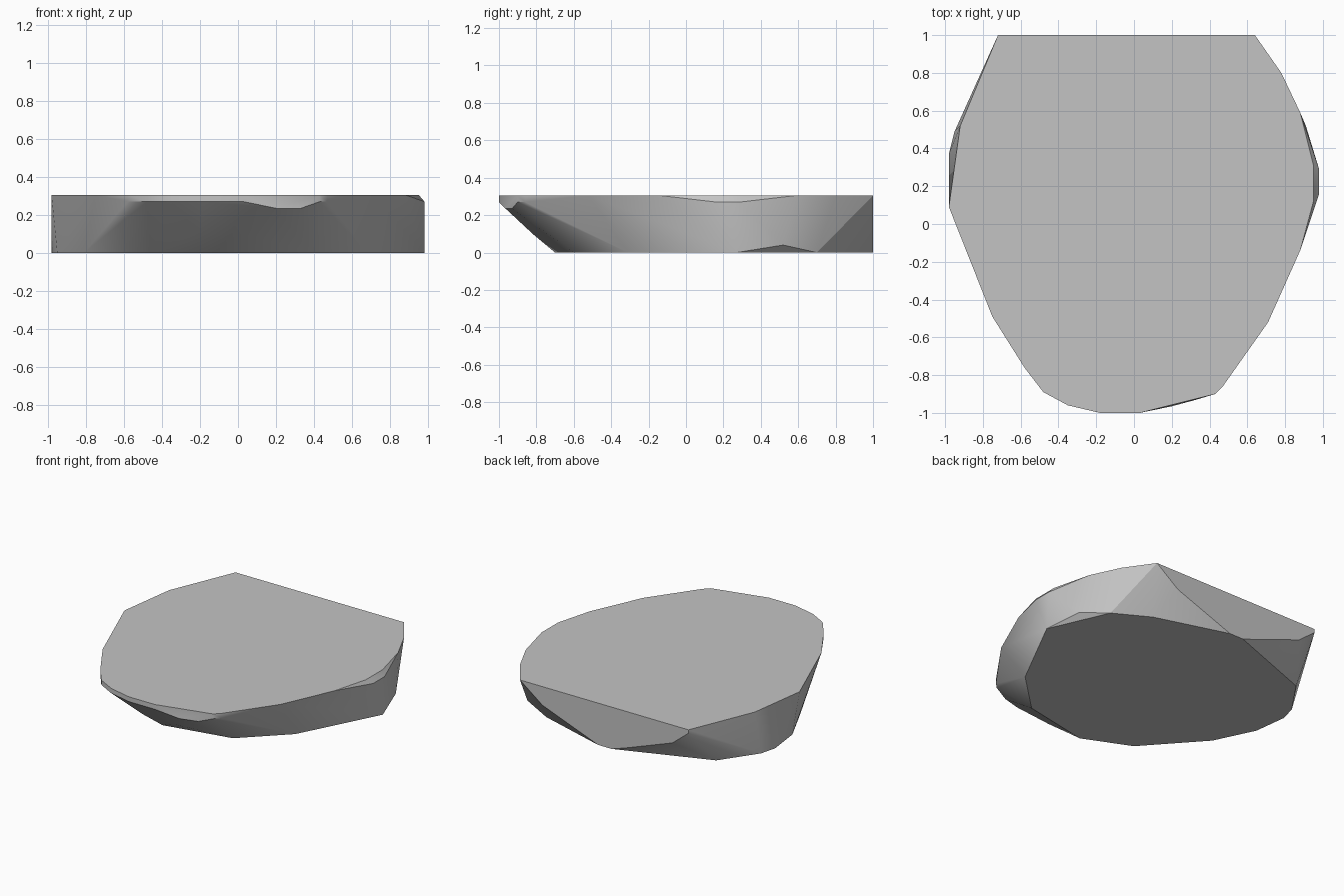
import bpy
import bmesh
import math

cube = bpy.data.objects.get("Cube")
if cube:
    bpy.data.objects.remove(cube, do_unlink=True)

HEIGHT = 0.305   # top of the slab
RIM = 0.27       # lower edge of the thin upright rim along the front

# Outline of the flat top
top_outline = [
    (-.72, 1), (.64, 1), (.78, .8), (.88, .59), (.95, .31), (.95, .12),
    (.88, -.14), (.71, -.52), (.47, -.86), (.43, -.9), (.03, -1), (-.18, -1),
    (-.35, -.96), (-.48, -.89), (-.58, -.76), (-.75, -.49), (-.98, .09),
    (-.92, .52),
]

# Outline of the flat underside
base_outline = [
    (.98, .27), (.79, .7), (.54, .84), (.01, 1), (-.1, 1), (-.77, .75),
    (-.95, .49), (-.98, .37), (-.95, .13), (-.81, -.16), (-.46, -.55),
    (-.12, -.7), (.38, -.6), (.68, -.31),
]

# Chipped corners between the two: front lip, belly, right side, cut back
chips = [
    (.2, -.965, .235), (.33, -.93, .235),
    (.05, -.82, .1), (-.2, -.81, .1),
    (.98, .29, RIM), (.98, .16, RIM), (.91, .52, .04),
    (.46, 1, .17), (-.22, 1, .04), (-.59, 1, .175), (-.72, 1, .28),
]


def make_material(name, value):
    """One flat grey material."""
    mat = bpy.data.materials.new(name)
    mat.use_nodes = True
    colour = (value, value, value, 1)
    mat.diffuse_color = colour
    mat.node_tree.nodes["Principled BSDF"].inputs["Base Color"].default_value = colour
    return mat


def hull_object(name, points, material):
    """Wrap a convex skin around the points and merge its flat areas."""
    bm = bmesh.new()
    for point in points:
        bm.verts.new(point)
    bmesh.ops.convex_hull(bm, input=bm.verts)
    loose = [v for v in bm.verts if not v.link_faces]
    bmesh.ops.delete(bm, geom=loose, context='VERTS')
    bmesh.ops.dissolve_limit(bm, angle_limit=math.radians(1),
                             verts=bm.verts, edges=bm.edges)
    bmesh.ops.recalc_face_normals(bm, faces=bm.faces)
    mesh = bpy.data.meshes.new(name)
    bm.to_mesh(mesh)
    bm.free()
    mesh.materials.append(material)
    obj = bpy.data.objects.new(name, mesh)
    bpy.context.collection.objects.link(obj)
    return obj


# Stone slab: top, front rim, chips and underside under one skin
points = [(x, y, HEIGHT) for x, y in top_outline]
points += [(x, y, RIM) for x, y in top_outline if y < -.7]
points += [(x, y, 0) for x, y in base_outline]
points += chips
slab = hull_object("stone_slab", points, make_material("stone_grey", .55))

# Soft sides, crisp top, bottom and back edges
bpy.ops.object.select_all(action='DESELECT')
slab.select_set(True)
bpy.context.view_layer.objects.active = slab
bpy.ops.object.shade_smooth_by_angle(angle=math.radians(30))
